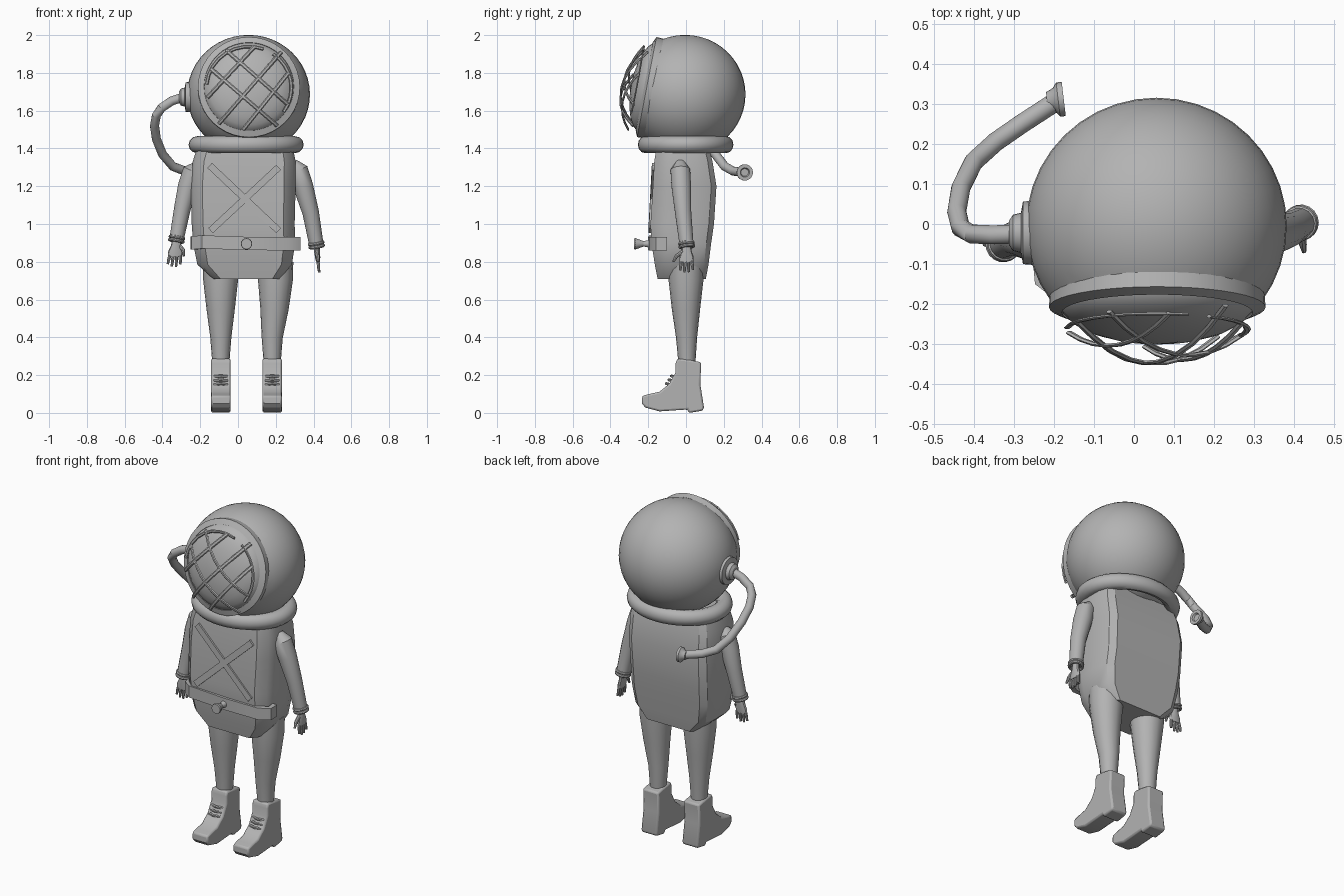
import bpy, bmesh, math
from mathutils import Vector, Matrix

if "Cube" in bpy.data.objects:
    bpy.data.objects.remove(bpy.data.objects["Cube"])

grey = bpy.data.materials.new("plain_grey")
grey.diffuse_color = (0.45, 0.45, 0.45, 1)
grey.use_nodes = True
grey.node_tree.nodes["Principled BSDF"].inputs["Base Color"].default_value = grey.diffuse_color


def finish(name, bm):
    bmesh.ops.recalc_face_normals(bm, faces=bm.faces)
    me = bpy.data.meshes.new(name)
    bm.to_mesh(me)
    bm.free()
    me.materials.append(grey)
    ob = bpy.data.objects.new(name, me)
    bpy.context.collection.objects.link(ob)
    return ob


def loft(name, rings, caps=True, closed=False):
    """Skin a list of rings that all have the same point count."""
    bm = bmesh.new()
    vs = [[bm.verts.new(p) for p in r] for r in rings]
    n = len(rings[0])
    pairs = list(zip(vs, vs[1:])) + ([(vs[-1], vs[0])] if closed else [])
    for a, b in pairs:
        for i in range(n):
            j = (i + 1) % n
            bm.faces.new((a[i], a[j], b[j], b[i]))
    if caps and not closed:
        bm.faces.new(vs[0])
        bm.faces.new(vs[-1])
    return finish(name, bm)


def ellipse(c, u, v, n):
    return [Vector(c) + u * math.cos(t) + v * math.sin(t)
            for t in (math.tau * i / n for i in range(n))]


def tube(name, pts, radii, n=12, up=(0, 1, 0), flat=1.0):
    """Sweep an ellipse along points; flat squeezes it along 'up'."""
    pts = [Vector(p) for p in pts]
    rings = []
    for i, p in enumerate(pts):
        t = (pts[min(i + 1, len(pts) - 1)] - pts[max(i - 1, 0)]).normalized()
        u = t.cross(Vector(up)).normalized()
        rings.append(ellipse(p, u * radii[i], u.cross(t) * radii[i] * flat, n))
    return loft(name, rings)


def lathe(name, prof, loc, axis, n=32, closed=False, scale=(1, 1)):
    """Spin (radius, height) pairs around an axis."""
    q = Vector(axis).to_track_quat('Z', 'Y')
    u, v, w = (q @ Vector(a) for a in ((1, 0, 0), (0, 1, 0), (0, 0, 1)))
    rings = [ellipse(Vector(loc) + w * h, u * r * scale[0], v * r * scale[1], n) for r, h in prof]
    return loft(name, rings, closed=closed)


def bar(name, p, q, width, thick, normal=(0, -1, 0)):
    p, q, nrm = Vector(p), Vector(q), Vector(normal)
    s = (q - p).cross(nrm).normalized() * width / 2
    o = nrm * thick / 2
    return loft(name, [[c + s + o, c - s + o, c - s - o, c + s - o] for c in (p, q)])


# Helmet ball, cut open where the window sits
tilt = Vector((0, -0.982, 0.19)).normalized()
win = Vector((0.058, -0.182, 1.72))
bm = bmesh.new()
bmesh.ops.create_uvsphere(bm, u_segments=40, v_segments=24, radius=1, matrix=Matrix.Translation(
    (0.056, -0.005, 1.686)) @ Matrix.Diagonal((0.325, 0.32, 0.315, 1)))
bmesh.ops.bisect_plane(bm, geom=bm.verts[:] + bm.edges[:] + bm.faces[:],
                       plane_co=win, plane_no=tilt, clear_outer=True)
finish("helmet", bm)

# Window rim and domed glass
lathe("window_rim", [(0.268, -0.012), (0.27, 0.026), (0.238, 0.04), (0.23, 0.0)],
      win, tilt, 40, closed=True)
lathe("window_glass", [(0.245 * math.cos(a), 0.01 + 0.1 * math.sin(a))
                       for a in (math.radians(d) for d in (0, 15, 30, 45, 60, 75, 88))], win, tilt, 40)

# Bent window guard bars: (x, z) start and end, bowed outwards
guards = [(-0.16, -0.19, 0.17, 0.19), (-0.2, 0.1, 0.15, -0.2), (-0.12, 0.2, 0.21, -0.09),
          (-0.22, -0.05, 0.03, 0.22), (-0.03, -0.22, 0.21, 0.08)]
for k, (x0, z0, x1, z1) in enumerate(guards):
    pts = []
    for i in range(9):
        x, z = x0 + (x1 - x0) * i / 8, z0 + (z1 - z0) * i / 8
        pts.append((0.058 + x, -0.343 + 1.6 * (x * x + z * z) + 0.19 * z, 1.72 + z))
    tube(f"window_guard_{k}", pts, [0.011] * 9, 6, flat=0.5)
# Curved guard arcs around the edge
for k, (a0, a1) in enumerate(((70, 175), (-35, 55))):
    pts = []
    for i in range(9):
        a = math.radians(a0 + (a1 - a0) * i / 8)
        x, z = 0.225 * math.cos(a), 0.22 * math.sin(a)
        pts.append((0.058 + x, -0.343 + 1.6 * (x * x + z * z) + 0.19 * z, 1.72 + z))
    tube(f"guard_arc_{k}", pts, [0.009] * 9, 6, flat=0.5)

# Neck ring
lathe("neck_ring", [(0.258 + 0.047 * math.cos(t), 0.045 * math.sin(t))
                    for t in (math.tau * i / 12 for i in range(12))],
      (0.043, -0.002, 1.42), (0, 0, 1), 40, closed=True, scale=(1, 0.83))

# Boxy suit body with chamfered corners: z, x range, y range
rows = [(0.708, -0.13, 0.22, -0.15, 0.11), (0.785, -0.215, 0.285, -0.165, 0.125),
        (0.9, -0.238, 0.303, -0.183, 0.14), (1.0, -0.245, 0.3, -0.188, 0.155),
        (1.2, -0.25, 0.305, -0.175, 0.168), (1.33, -0.24, 0.305, -0.168, 0.147),
        (1.41, -0.215, 0.29, -0.155, 0.125)]
half = [(0.78, -1), (0.95, -0.72), (1, -0.4), (1, 0.45), (0.93, 0.8), (0.8, 0.96)]
outline = half + [(-x, y) for x, y in reversed(half)]
loft("suit_body", [[((a + b) / 2 + (b - a) / 2 * x, (c + d) / 2 + (d - c) / 2 * y, z)
                    for x, y in outline] for z, a, b, c, d in rows])

# Crossed chest straps
bar("chest_strap_a", (-0.15, -0.173, 1.31), (0.215, -0.191, 0.965), 0.036, 0.012)
bar("chest_strap_b", (0.215, -0.175, 1.3), (-0.145, -0.193, 0.965), 0.036, 0.012)

# Belt across the front, with round buckle
belt = [(-0.252, -0.095, 0.9), (-0.247, -0.15, 0.9), (-0.19, -0.193, 0.905),
        (0.045, -0.2, 0.897), (0.27, -0.196, 0.895), (0.33, -0.16, 0.895), (0.33, -0.1, 0.895)]
rings = []
for i, p in enumerate(belt):
    p = Vector(p)
    t = Vector(belt[min(i + 1, 6)]) - Vector(belt[max(i - 1, 0)])
    inward = Vector((-t.y, t.x, 0)).normalized() * 0.03
    up = Vector((0, 0, 0.035))
    rings.append([p - up, p + up, p + up + inward, p - up + inward])
loft("belt", rings)
lathe("buckle", [(0.02, 0), (0.014, 0.03), (0.018, 0.04), (0.03, 0.072), (0.028, 0.08)],
      (0.045, -0.195, 0.895), (0, -1, 0), 16)

# Arms
arms = {"left": [(-0.215, -0.035, 1.31), (-0.24, -0.035, 1.28), (-0.265, -0.035, 1.2),
                 (-0.295, -0.035, 1.08), (-0.325, -0.05, 0.92)],
        "right": [(0.29, -0.03, 1.325), (0.318, -0.03, 1.285), (0.345, -0.025, 1.2),
                  (0.385, -0.015, 1.06), (0.415, 0.003, 0.89)]}
for side, pts in arms.items():
    tube(side + "_arm", pts, [0.025, 0.053, 0.053, 0.044, 0.038], 14)
    wrist = Vector(pts[-1])
    sx = -1 if side == "left" else 1
    down = (wrist - Vector(pts[-2])).normalized()
    # Cuff rolls
    for k in range(2):
        lathe(f"{side}_cuff_{k}", [(0.036 + 0.009 * math.cos(t), 0.009 * math.sin(t))
                                   for t in (math.tau * i / 8 for i in range(8))],
              wrist + down * (0.017 * k - 0.008), down, 18, closed=True)
    # Palm spreads along s, is thin along n
    s, n = ((Vector((1, 0, 0)), Vector((0, 1, 0))) if side == "left"
            else (Vector((0, -1, 0)), Vector((1, 0, 0))))
    lean = Vector((sx * 0.1, 0, -1))
    loft(side + "_palm", [ellipse(wrist + lean * d, s * a, n * b, 12) for d, a, b in
                          ((0, 0.022, 0.018), (0.035, 0.027, 0.016), (0.065, 0.038, 0.014),
                           (0.092, 0.036, 0.011))])
    for k in range(4):
        root = wrist + lean * 0.085 + s * (0.0185 * (k - 1.5))
        length = (0.048, 0.06, 0.062, 0.05)[k]
        tip = root + lean * length + s * (0.004 * (k - 1.5))
        tube(f"{side}_finger_{k}", [root, (root + tip) / 2, tip], [0.0085, 0.0085, 0.006], 8)
    root = wrist + lean * 0.035 + s * 0.02
    fwd = Vector((0, -1, 0)) if side == "left" else s
    tube(side + "_thumb", [root, root + s * 0.022 + fwd * 0.012 + lean * 0.025,
                           root + s * 0.026 + fwd * 0.025 + lean * 0.055],
         [0.01, 0.01, 0.006], 8)

# Legs and boots
boot = [(-0.055, 0.262), (-0.045, 0.288), (0.02, 0.28), (0.08, 0.268), (0.076, 0.15), (0.095, 0.03),
        (0.09, 0.012), (0.015, 0.0), (0.008, 0.018), (-0.14, 0.008), (-0.215, 0.028), (-0.234, 0.05),
        (-0.232, 0.09), (-0.195, 0.1), (-0.14, 0.112), (-0.088, 0.155), (-0.055, 0.215)]
for side, top, foot in (("left", -0.092, -0.091), ("right", 0.198, 0.181)):
    tube(side + "_leg", [(top, 0, 0.8), (top, 0, 0.7), (top * 0.7 + foot * 0.3, 0, 0.55),
                         (foot, 0.003, 0.4), (foot, 0.005, 0.25)],
         [0.095, 0.092, 0.075, 0.056, 0.044], 16)
    ob = loft(side + "_boot", [[(foot + x, y, z) for y, z in boot] for x in (-0.052, 0.052)])
    mod = ob.modifiers.new("soft_edges", 'BEVEL')
    mod.width, mod.segments, mod.limit_method = 0.016, 2, 'ANGLE'
    mod.angle_limit = math.radians(50)
    # Laces
    for k in range(3):
        y, z = -0.1 + 0.014 * k, 0.152 + 0.02 * k
        tube(f"{side}_lace_{k}", [(foot - 0.035, y + 0.01, z), (foot, y - 0.005, z + 0.003),
                                  (foot + 0.035, y + 0.01, z)], [0.008] * 3, 6)

# Air hose with helmet mount and end flange
lathe("hose_mount", [(0.08, 0), (0.078, 0.025), (0.05, 0.03), (0.045, 0.05), (0.03, 0.06)],
      (-0.252, -0.022, 1.672), (-1, 0, 0), 24)
tube("air_hose", [(-0.29, -0.025, 1.672), (-0.35, -0.027, 1.652), (-0.405, -0.025, 1.615),
                  (-0.432, -0.01, 1.575), (-0.442, 0.03, 1.52), (-0.432, 0.09, 1.45),
                  (-0.4, 0.155, 1.37), (-0.345, 0.205, 1.305), (-0.28, 0.25, 1.28),
                  (-0.2, 0.302, 1.273)], [0.024] * 10, 14, up=(0.3, 0.2, 1))
lathe("hose_flange", [(0.022, 0), (0.03, 0.018), (0.043, 0.028), (0.043, 0.042), (0.025, 0.042),
                      (0.02, 0.032)], (-0.217, 0.307, 1.273), (1, 0.12, 0), 20)

# Smooth shading with sharp creases kept
for ob in bpy.context.scene.objects:
    ob.select_set(True)
    bpy.context.view_layer.objects.active = ob
bpy.ops.object.shade_smooth_by_angle(angle=math.radians(32))
